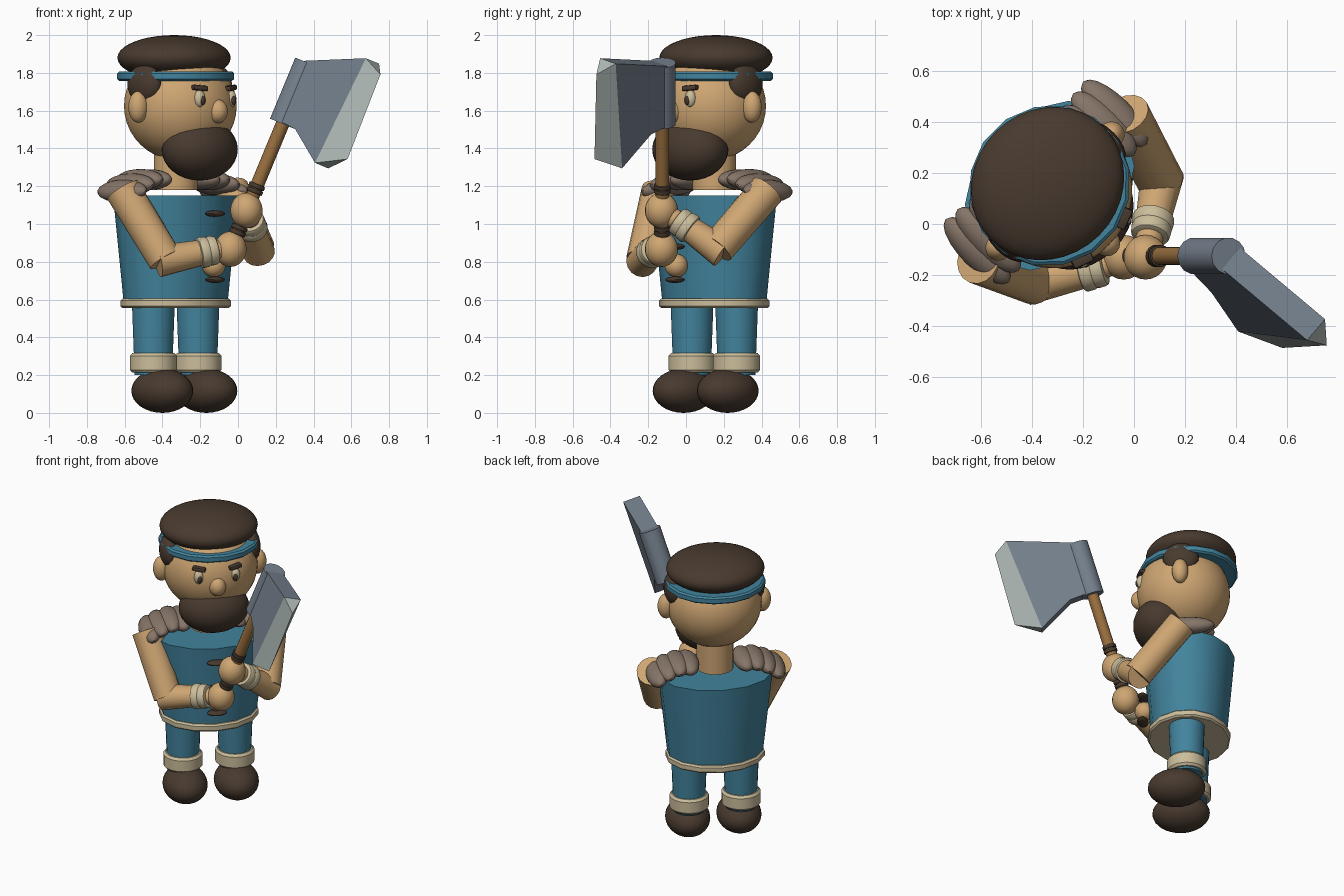
import bpy, bmesh, math
from mathutils import Vector, Matrix

if "Cube" in bpy.data.objects:
    bpy.data.objects.remove(bpy.data.objects["Cube"])

# The figure is laid out facing -y, then turned 45 degrees about its own axis
TURN = Matrix.Translation((-0.33, 0.15, 0)) @ Matrix.Rotation(math.radians(45), 4, 'Z')


def colour(name, r, g, b):
    m = bpy.data.materials.new(name)
    m.diffuse_color = (r, g, b, 1)
    m.use_nodes = True
    m.node_tree.nodes["Principled BSDF"].inputs["Base Color"].default_value = m.diffuse_color
    return m


SKIN = colour("skin", 0.62, 0.38, 0.17)
BLUE = colour("blue_cloth", 0.055, 0.23, 0.34)
BROWN = colour("dark_brown", 0.065, 0.042, 0.028)
FUR = colour("grey_fur", 0.24, 0.18, 0.14)
CREAM = colour("cream", 0.60, 0.51, 0.33)
WOOD = colour("wood", 0.32, 0.16, 0.05)
STEEL = colour("steel", 0.18, 0.22, 0.27)
EDGE = colour("bright_steel", 0.42, 0.48, 0.46)


def make(name, bm, mats, matrix, angle=40):
    """Turn a bmesh into a placed object, smooth except at sharp edges."""
    bmesh.ops.recalc_face_normals(bm, faces=bm.faces)
    me = bpy.data.meshes.new(name)
    bm.to_mesh(me)
    bm.free()
    me.transform(matrix)
    ob = bpy.data.objects.new(name, me)
    bpy.context.collection.objects.link(ob)
    for m in mats:
        me.materials.append(m)
    if angle:
        bpy.ops.object.select_all(action='DESELECT')
        ob.select_set(True)
        bpy.context.view_layer.objects.active = ob
        bpy.ops.object.shade_smooth_by_angle(angle=math.radians(angle))
    return ob


def ball(name, mat, pos, radii, tilt=0, seg=28, base=TURN, top=None):
    """Ellipsoid, optionally tilted about its front axis or cut flat at a height."""
    bm = bmesh.new()
    bmesh.ops.create_uvsphere(bm, u_segments=seg, v_segments=seg // 2 + 2, radius=1)
    if top is not None:
        cut = bmesh.ops.bisect_plane(bm, geom=bm.verts[:] + bm.edges[:] + bm.faces[:],
                                     plane_co=(0, 0, top), plane_no=(0, 0, 1), clear_outer=True)
        rim = [e for e in cut['geom_cut'] if isinstance(e, bmesh.types.BMEdge)]
        bmesh.ops.contextual_create(bm, geom=rim)
    m = base @ Matrix.Translation(pos) @ Matrix.Rotation(tilt, 4, 'Y') @ Matrix.Diagonal((*radii, 1))
    return make(name, bm, [mat], m)


def lathe(name, mat, pos, profile, squash=1.0, seg=24):
    """Closed upright turned shape from (radius, height) points."""
    bm = bmesh.new()
    rings = []
    for r, z in profile:
        rings.append([bm.verts.new((r * math.cos(a), r * squash * math.sin(a), z))
                      for a in (2 * math.pi * (i + 0.5) / seg for i in range(seg))])
    for lo, hi in zip(rings, rings[1:]):
        for i in range(seg):
            j = (i + 1) % seg
            bm.faces.new((lo[i], lo[j], hi[j], hi[i]))
    bm.faces.new(rings[0])
    bm.faces.new(rings[-1])
    return make(name, bm, [mat], TURN @ Matrix.Translation(pos))


def rod(name, mat, a, b, r1, r2, seg=16, bevel=0):
    """Tapered cylinder between two points in the world."""
    a, b = Vector(a), Vector(b)
    bm = bmesh.new()
    bmesh.ops.create_cone(bm, cap_ends=True, segments=seg, radius1=r1, radius2=r2,
                          depth=(b - a).length)
    if bevel:
        rims = [e for e in bm.edges if abs(e.verts[0].co.z - e.verts[1].co.z) < 1e-5]
        bmesh.ops.bevel(bm, geom=rims, offset=bevel, segments=2, affect='EDGES', profile=0.5)
    rot = (b - a).to_track_quat('Z', 'Y').to_matrix().to_4x4()
    return make(name, bm, [mat], Matrix.Translation((a + b) / 2) @ rot)


# Legs, cuffs and shoes
for s, side in ((-1, "right"), (1, "left")):
    lathe(side + "_leg", BLUE, (s * 0.167, 0, 0), [(0.1, 0.2), (0.115, 0.6)])
    lathe(side + "_boot_cuff", CREAM, (s * 0.167, 0, 0),
          [(0.112, 0.213), (0.125, 0.228), (0.125, 0.302), (0.112, 0.317)])
    ball(side + "_shoe", BROWN, (s * 0.165, -0.065, 0.117), (0.142, 0.183, 0.117))

# Tunic with hem
lathe("tunic", BLUE, (0, 0, 0), [(0.305, 0.58), (0.368, 1.15)], 0.79, 14)
lathe("tunic_hem", CREAM, (0, 0, 0),
      [(0.306, 0.555), (0.318, 0.565), (0.318, 0.595), (0.306, 0.605)], 0.83, 14)
for i, z in enumerate((1.055, 0.88, 0.705)):
    ball("tunic_toggle_%d" % (i + 1), BROWN, (0, -0.295, z), (0.065, 0.037, 0.017), seg=16)
ball("tunic_knob", SKIN, (0, -0.285, 0.78), (0.062, 0.062, 0.062), seg=18)

# Neck and head
lathe("neck", SKIN, (0, 0, 0), [(0.117, 1.18), (0.117, 1.45)])
ball("head", SKIN, (0, -0.035, 1.625), (0.303, 0.295, 0.29), seg=36)
ball("nose", SKIN, (0, -0.31, 1.597), (0.055, 0.06, 0.064), seg=18)
ball("beard", BROWN, (0, -0.18, 1.395), (0.225, 0.175, 0.165), top=0.8)
ball("hair", BROWN, (0, 0.012, 1.88), (0.313, 0.287, 0.12), seg=36, top=None)
lathe("headband", BLUE, (0, 0, 0),
      [(0.308, 1.758), (0.32, 1.768), (0.32, 1.797), (0.308, 1.807)], 0.97, 16)
for s, side in ((-1, "right"), (1, "left")):
    ball(side + "_ear", SKIN, (s * 0.31, -0.03, 1.62), (0.055, 0.052, 0.084), seg=18)
    ball(side + "_sideburn", BROWN, (s * 0.262, -0.03, 1.74), (0.062, 0.115, 0.105), seg=20)
    ball(side + "_eye", CREAM, (s * 0.117, -0.295, 1.663), (0.031, 0.03, 0.046), seg=16)
    ball(side + "_pupil", BROWN, (s * 0.115, -0.319, 1.655), (0.016, 0.012, 0.025), seg=12)
    # Eyebrow: small rounded bar dipping towards the nose
    bm = bmesh.new()
    bmesh.ops.create_cube(bm, size=1, matrix=Matrix.Diagonal((0.085, 0.045, 0.028, 1)))
    bmesh.ops.bevel(bm, geom=bm.edges[:], offset=0.009, segments=2, affect='EDGES', profile=0.5)
    make(side + "_eyebrow", bm, [BROWN], TURN @ Matrix.Translation((s * 0.115, -0.295, 1.72))
         @ Matrix.Rotation(-s * 0.1, 4, 'Y') @ Matrix.Rotation(s * 0.35, 4, 'Z'))
    # Shoulder fur: overlapping rolls stepping down outwards
    for i, (x, z) in enumerate(((0.18, 1.235), (0.25, 1.235), (0.32, 1.21), (0.38, 1.175))):
        ball("%s_shoulder_fur_%d" % (side, i + 1), FUR, (s * x, 0.02, z),
             (0.07, 0.16 + 0.005 * i, 0.055), s * (0.1 + 0.16 * i), 20)

# Arms: shoulder, elbow, cuff, hand
ONE = Matrix.Identity(4)
ARMS = {"right": ((-0.61, -0.14, 1.18), (-0.385, -0.225, 0.81), (-0.16, -0.175, 0.855), (-0.04, -0.13, 0.867)),
        "left": ((-0.034, 0.43, 1.18), (0.105, 0.165, 0.87), (0.07, -0.01, 0.995), (0.045, -0.13, 1.072))}
for side, pts in ARMS.items():
    sh, el, cu, ha = map(Vector, pts)
    d = (cu - el).normalized()
    rod(side + "_upper_arm", SKIN, sh, el, 0.095, 0.092)
    rod(side + "_forearm", SKIN, el - d * 0.04, cu, 0.085, 0.066)
    rod(side + "_wrist", SKIN, cu, ha, 0.055, 0.05)
    for i, off in enumerate((-0.022, 0.022)):
        c = cu + d * off
        rod("%s_wrist_cuff_%d" % (side, i + 1), CREAM, c - d * 0.027, c + d * 0.027,
            0.084 - 0.004 * i, 0.08 - 0.004 * i, 20, 0.012)
    ball(side + "_hand", SKIN, ha, (0.086, 0.088, 0.094), seg=22, base=ONE)

# Axe: O is where the shaft enters the socket, S runs up the shaft, D out to the cutting edge
O = Vector((0.236, -0.125, 1.53))
S = Vector((0.383, 0, 0.924)).normalized()
D = Vector((0.68, -0.68, -0.282)).normalized()
N = S.cross(D)
rod("axe_shaft", WOOD, O - S * 0.76, O + S * 0.3, 0.036, 0.036)
for i, z in enumerate((1.175, 1.2, 0.955, 0.98)):
    c = O + S * ((z - 1.53) / 0.924)
    rod("shaft_ring_%d" % (i + 1), BROWN, c - S * 0.012, c + S * 0.012, 0.044, 0.044, 18, 0.005)
rod("axe_socket", STEEL, O, O + S * 0.35, 0.072, 0.072, 14)

# Blade: thick plate in (out, up) coordinates ending in a ground edge
outline = [(0, 0.01), (0.15, 0.0), (0.375, -0.125), (0.425, 0.49), (0, 0.345)]
tip = [(0.53, -0.04), (0.515, 0.44)]
bm = bmesh.new()
T = 0.056
front = [bm.verts.new((u, v, T)) for u, v in outline]
back = [bm.verts.new((u, v, -T)) for u, v in outline]
lo, hi = [bm.verts.new((u, v, 0)) for u, v in tip]
bm.faces.new(front)
bm.faces.new(back[::-1])
for i in (0, 1, 3, 4):
    j = (i + 1) % 5
    bm.faces.new((front[i], back[i], back[j], front[j]))
for quad in ((front[2], lo, hi, front[3]), (back[3], hi, lo, back[2]),
             (front[2], back[2], lo), (front[3], hi, back[3])):
    bm.faces.new(quad).material_index = 1
frame = Matrix((D, S, D.cross(S))).transposed().to_4x4()
make("axe_blade", bm, [STEEL, EDGE], Matrix.Translation(O) @ frame, 0)
